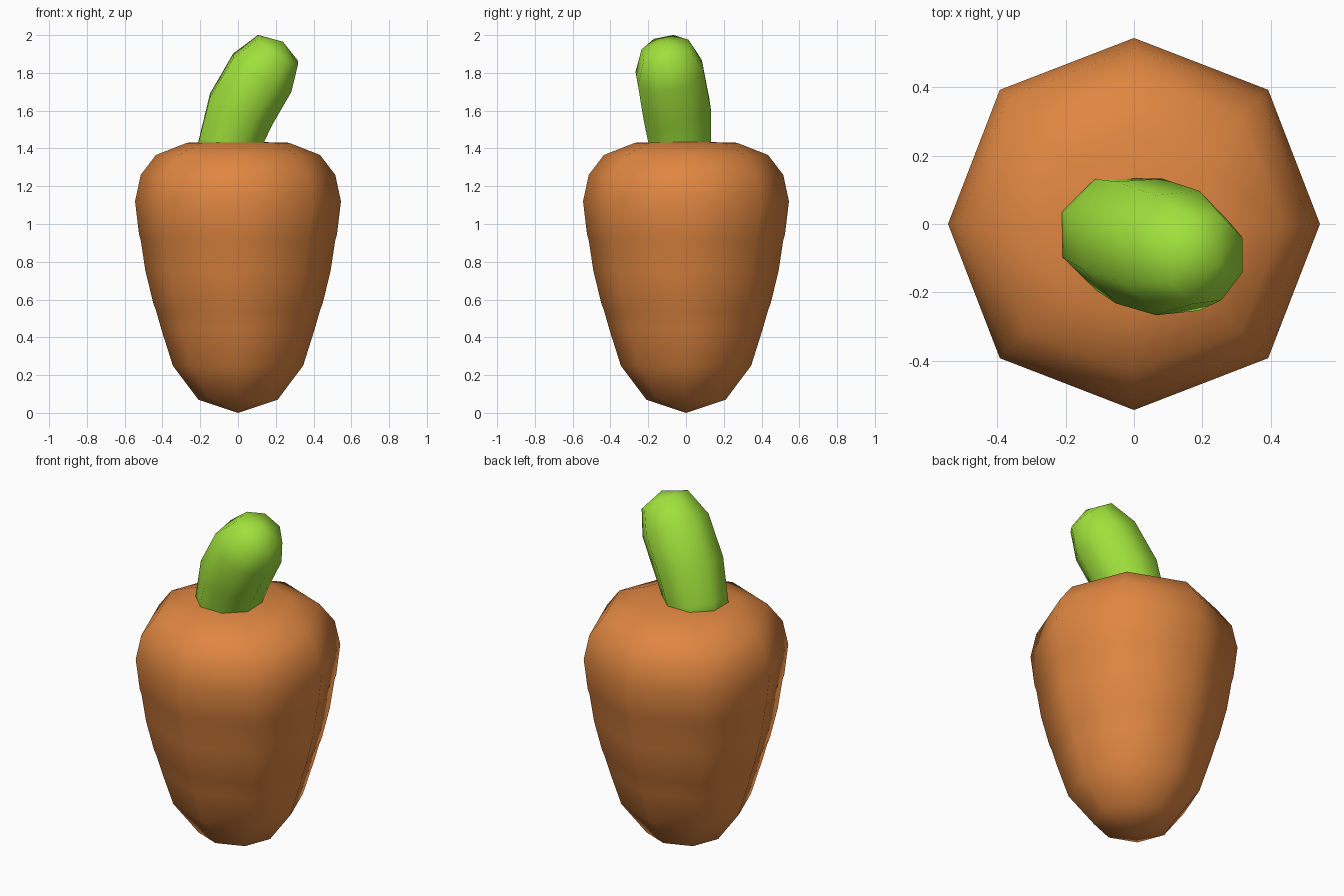
import bpy, bmesh, math
from mathutils import Vector

if "Cube" in bpy.data.objects:
    bpy.data.objects.remove(bpy.data.objects["Cube"])

def material(name, rgb):
    m = bpy.data.materials.new(name)
    m.diffuse_color = (*rgb, 1)
    m.use_nodes = True
    m.node_tree.nodes["Principled BSDF"].inputs["Base Color"].default_value = m.diffuse_color
    return m

def loft(name, rings, start, end, mat):
    """Skin a list of vertex rings and close both ends to a point."""
    bm = bmesh.new()
    rows = [[bm.verts.new(p) for p in ring] for ring in rings]
    n = len(rows[0])
    for a, b in zip(rows, rows[1:]):
        for i in range(n):
            j = (i + 1) % n
            bm.faces.new((a[i], a[j], b[j], b[i]))
    for row, tip in ((rows[0], start), (rows[-1], end)):
        c = bm.verts.new(tip)
        for i in range(n):
            bm.faces.new((row[i], row[(i + 1) % n], c))
    bmesh.ops.recalc_face_normals(bm, faces=bm.faces)
    for f in bm.faces:
        f.smooth = True
    me = bpy.data.meshes.new(name)
    bm.to_mesh(me)
    bm.free()
    me.materials.append(mat)
    ob = bpy.data.objects.new(name, me)
    bpy.context.collection.objects.link(ob)
    return ob

# Root: octagonal profile with two shallow creases
profile = [(.21, .07), (.345, .25), (.405, .44), (.435, .545), (.447, .575),
           (.49, .75), (.514, .91), (.524, .945), (.545, 1.12),
           (.515, 1.26), (.435, 1.365), (.27, 1.43)]
rings = []
for r, z in profile:
    rings.append([(r * (1.02 if i % 2 else 1) * math.cos(i * math.pi / 4),
                   r * (1.02 if i % 2 else 1) * math.sin(i * math.pi / 4), z)
                  for i in range(8)])
loft("carrot_root", rings, (0, 0, 0), (0, 0, 1.437), material("orange", (.74, .24, .053)))

# Stem: bent octagonal tube with a rounded end; centre, radius, tilt of each ring
path = [((-.08, -.02, 1.32), .165, 12), ((-.04, -.032, 1.435), .178, 12),
        ((.015, -.05, 1.605), .195, 25), ((.128, -.085, 1.80), .193, 31),
        ((.212, -.105, 1.922), .137, 34)]
rings = []
for c, r, tilt in path:
    t = math.radians(tilt)
    axis = Vector((math.sin(t), -.3 * math.sin(t), math.cos(t))).normalized()
    v = axis.cross(Vector((1, 0, 0))).normalized()
    u = v.cross(axis)
    rings.append([Vector(c) + r * (u * math.cos(a) + v * math.sin(a))
                  for a in ((i + .5) * math.pi / 4 for i in range(8))])
loft("stem", rings, (-.08, -.02, 1.32), (.238, -.115, 1.965), material("leaf_green", (.35, .75, .045)))
